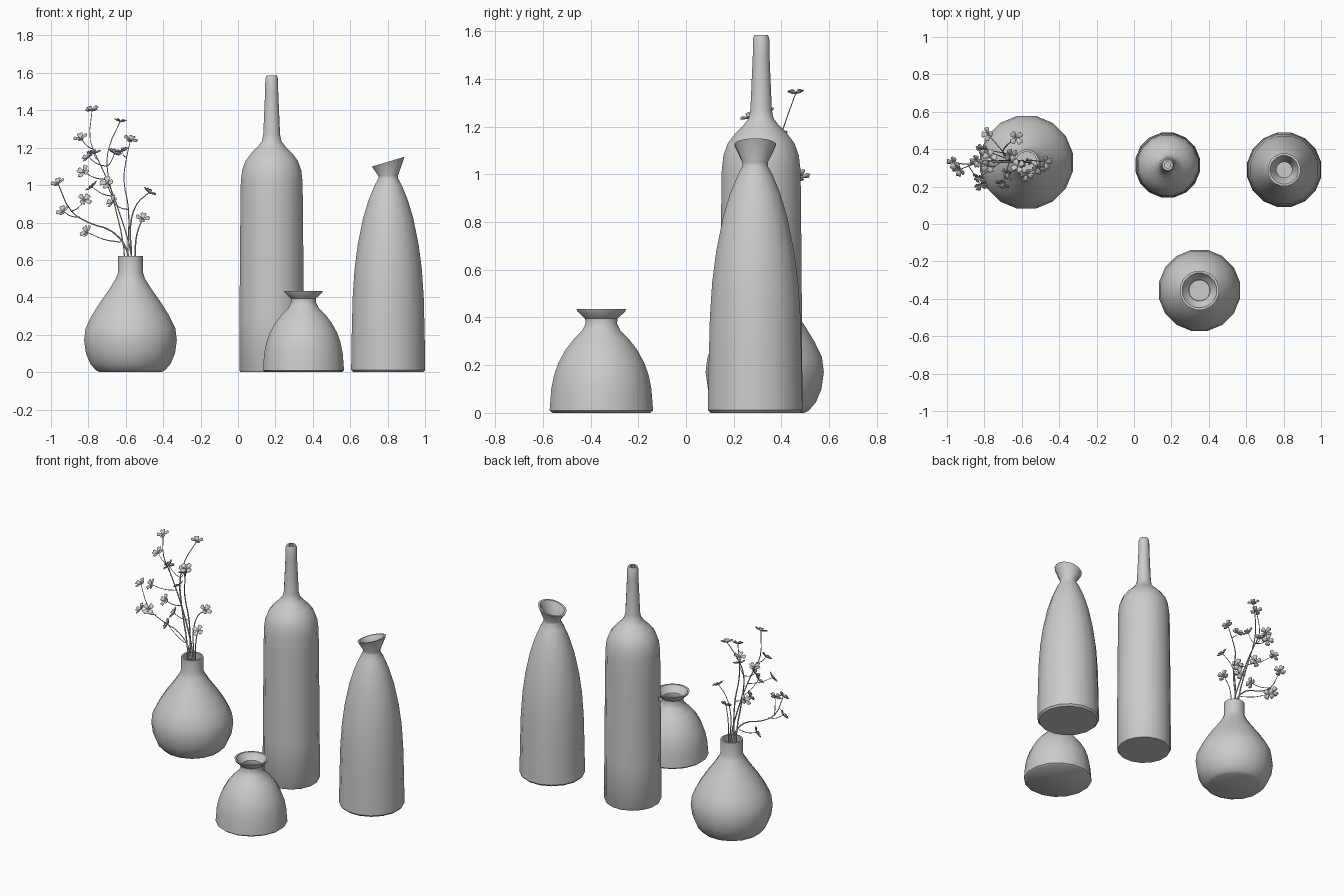
import bpy, bmesh, math, random
from mathutils import Vector

random.seed(4)
cube = bpy.data.objects.get("Cube")
if cube:
    bpy.data.objects.remove(cube, do_unlink=True)

material = bpy.data.materials.new("matte grey")
material.use_nodes = True
grey = (0.6, 0.6, 0.6, 1)
material.diffuse_color = grey
material.node_tree.nodes["Principled BSDF"].inputs["Base Color"].default_value = grey

SIDES = 16
WALL = 0.012


def add_object(name, data):
    obj = bpy.data.objects.new(name, data)
    bpy.context.collection.objects.link(obj)
    data.materials.append(material)
    return obj


def smooth(obj, degrees):
    bpy.ops.object.select_all(action='DESELECT')
    obj.select_set(True)
    bpy.context.view_layer.objects.active = obj
    bpy.ops.object.shade_smooth_by_angle(angle=math.radians(degrees))


def make_vase(name, centre, profile, tilt=0, tilt_from=0):
    """Hollow lathed vase; the rim above tilt_from can be slanted along x."""
    inner = [(r - WALL, z) for r, z in reversed(profile) if z > 0.03]
    bm = bmesh.new()
    rings = []
    for r, z in profile + inner:
        r /= math.cos(math.pi / SIDES)
        ring = []
        for i in range(SIDES):
            angle = math.tau * (i + 0.5) / SIDES
            x, y = r * math.cos(angle), r * math.sin(angle)
            lift = tilt * x * min(1, max(0, z - tilt_from) / 0.08)
            ring.append(bm.verts.new((x, y, z + lift)))
        rings.append(ring)
    for low, high in zip(rings, rings[1:]):
        for i in range(SIDES):
            j = (i + 1) % SIDES
            bm.faces.new((low[i], low[j], high[j], high[i]))
    bm.faces.new(rings[0][::-1])
    bm.faces.new(rings[-1])
    mesh = bpy.data.meshes.new(name)
    bm.to_mesh(mesh)
    bm.free()
    obj = add_object(name, mesh)
    obj.location = (*centre, 0)
    smooth(obj, 40)
    return obj


# Four vases, each profile as (radius, height)
make_vase("bulb_vase", (-0.575, 0.33), [
    (.165, 0), (.185, .01), (.215, .045), (.238, .1), (.248, .17), (.24, .235),
    (.208, .3), (.165, .37), (.115, .44), (.078, .5), (.067, .53), (.067, .62)])
make_vase("tall_bottle", (0.18, 0.315), [
    (.167, 0), (.173, .01), (.172, .3), (.167, .9), (.165, 1.02), (.158, 1.08),
    (.14, 1.13), (.11, 1.17), (.075, 1.205), (.052, 1.235), (.045, 1.27),
    (.035, 1.5), (.034, 1.57), (.028, 1.585)])
make_vase("slant_carafe", (0.803, 0.29), [
    (.187, 0), (.198, .012), (.195, .2), (.19, .4), (.18, .55), (.163, .68),
    (.135, .82), (.105, .92), (.072, 1), (.053, 1.035), (.053, 1.05),
    (.087, 1.125)], tilt=0.3, tilt_from=1.045)
make_vase("squat_vase", (0.35, -0.355), [
    (.205, 0), (.217, .01), (.21, .1), (.198, .16), (.18, .21), (.15, .265),
    (.115, .31), (.08, .345), (.066, .375), (.068, .395), (.1, .425),
    (.104, .435)])

# Main stems rise from inside the bulb vase
stems = {
    "left_stem": [(-.58, .33, .1), (-.59, .33, .64), (-.67, .33, .75), (-.8, .33, .8),
                  (-.89, .32, .86), (-.963, .33, 1.01)],
    "main_stem": [(-.56, .32, .1), (-.57, .33, .62), (-.63, .34, .84), (-.7, .34, 1.03),
                  (-.75, .34, 1.14), (-.79, .33, 1.24), (-.78, .31, 1.4)],
    "upright_stem": [(-.6, .34, .1), (-.59, .33, .64), (-.585, .31, .87), (-.61, .3, 1.03),
                     (-.595, .28, 1.15), (-.575, .265, 1.24)],
    "right_stem": [(-.55, .34, .1), (-.55, .33, .64), (-.54, .32, .74), (-.51, .3, .82)],
    "right_tall_stem": [(-.57, .35, .1), (-.57, .34, .64), (-.575, .34, .78),
                        (-.54, .34, .9), (-.475, .33, .96)],
    "back_stem": [(-.6, .32, .1), (-.61, .33, .66), (-.67, .35, .94), (-.7, .38, 1.1),
                  (-.69, .41, 1.2), (-.63, .46, 1.34)],
}
# Blossom positions; each grows a twig from the nearest lower stem point
side_blossoms = [
    (-.84, .34, 1.25), (-.8, .4, 1.15), (-.77, .36, 1.17), (-.66, .37, 1.17),
    (-.825, .25, 1.07), (-.78, .48, .99), (-.7, .22, 1.01), (-.935, .29, .86),
    (-.82, .21, .92), (-.67, .27, .91), (-.81, .4, .75), (-.62, .31, 1.18)]


def make_stem(name, points, radius):
    curve = bpy.data.curves.new(name, 'CURVE')
    curve.dimensions = '3D'
    curve.bevel_depth = radius
    curve.bevel_resolution = 0
    curve.use_fill_caps = True
    curve.resolution_u = 3
    spline = curve.splines.new('BEZIER')
    spline.bezier_points.add(len(points) - 1)
    for i, (knot, point) in enumerate(zip(spline.bezier_points, points)):
        knot.co = point
        knot.handle_left_type = knot.handle_right_type = 'AUTO'
        knot.radius = 1 - 0.6 * i / len(points)
    add_object(name, curve)


tips = []
joints = []
for name, points in stems.items():
    make_stem(name, points, 0.005)
    path = [Vector(p) for p in points]
    tips.append((path[-1], path[-1] - path[-2]))
    for a, b in zip(path[1:], path[2:]):
        joints += [a, a.lerp(b, 0.5)]

for number, place in enumerate(side_blossoms):
    tip = Vector(place)
    below = [j for j in joints if j.z < tip.z - 0.02]
    root = min(below, key=lambda j: (j - tip).length)
    bend = root.lerp(tip, 0.5) + Vector((0, 0, -0.012))
    make_stem(f"twig_{number + 1}", [root, bend, tip], 0.003)
    tips.append((tip, tip - root))

# Four-petalled blossoms, with petals as thin cupped notched leaves
petal = [(0, 0), (.014, -.011), (.03, -.016), (.038, -.008), (.035, 0),
         (.038, .008), (.03, .016), (.014, .011)]
bm = bmesh.new()
for tip, direction in tips:
    normal = direction.normalized() + Vector((0, -0.5, 0.5))
    normal += Vector([random.uniform(-0.4, 0.4) for axis in range(3)])
    turn = normal.to_track_quat('Z', 'Y')
    phase = random.random() * math.pi
    for k in range(4):
        angle = phase + k * math.pi / 2
        c, s = math.cos(angle), math.sin(angle)
        verts = []
        for u, v in petal:
            local = Vector((u * c - v * s, u * s + v * c, u * 0.25 + abs(v) * 0.3))
            verts.append(bm.verts.new(tip + turn @ local))
        middle = bm.verts.new(tip + turn @ Vector((c * 0.022, s * 0.022, 0.003)))
        for a, b in zip(verts, verts[1:] + verts[:1]):
            bm.faces.new((a, b, middle))
    # Small raised centre
    heart = bmesh.ops.create_icosphere(bm, subdivisions=1, radius=0.006)
    bmesh.ops.translate(bm, verts=heart["verts"], vec=tip)
mesh = bpy.data.meshes.new("blossoms")
bm.to_mesh(mesh)
bm.free()
blossoms = add_object("blossoms", mesh)
smooth(blossoms, 50)
thickness = blossoms.modifiers.new("petal thickness", 'SOLIDIFY')
thickness.thickness = 0.002
